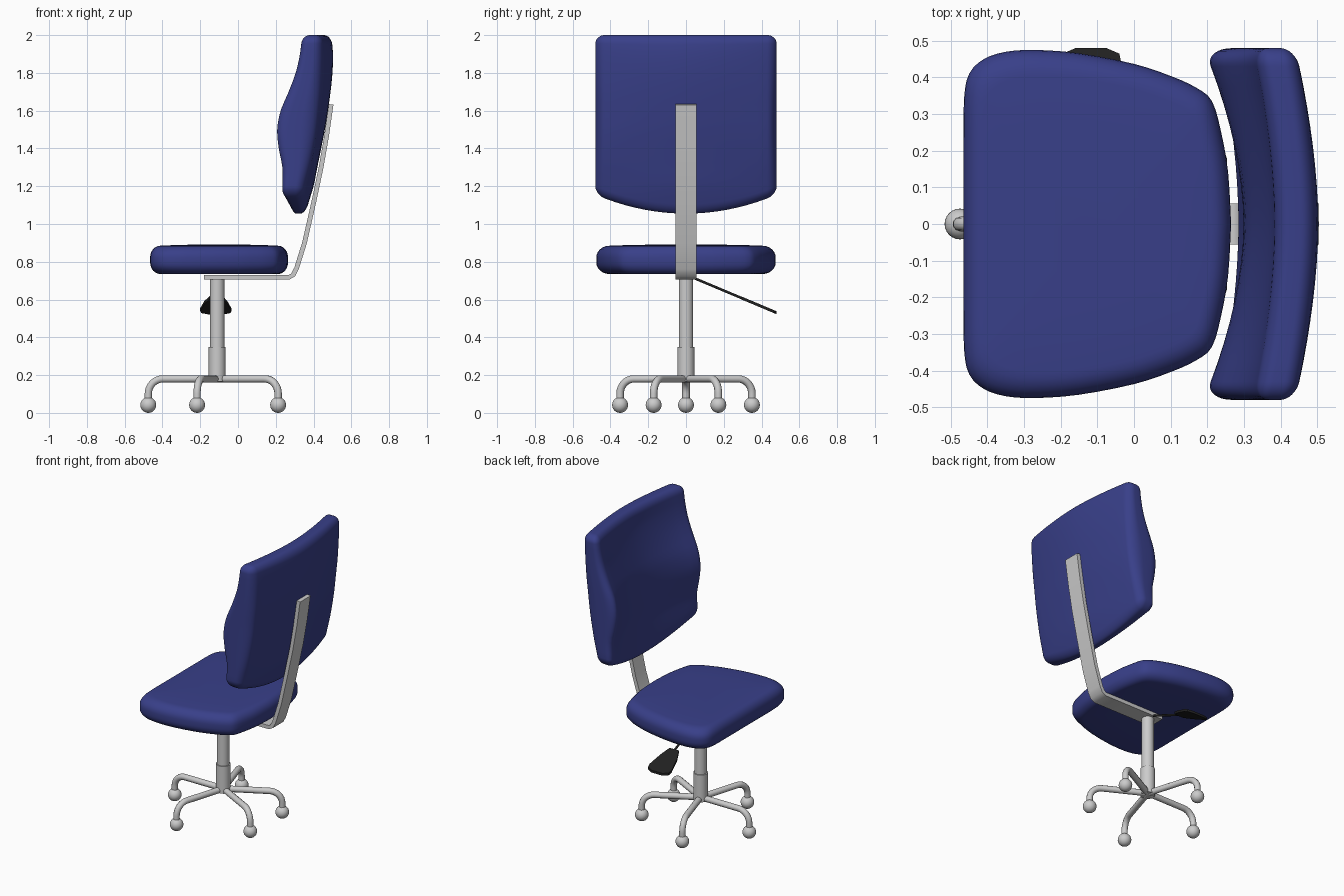
import bpy, bmesh, math
from mathutils import Vector

if "Cube" in bpy.data.objects:
    bpy.data.objects.remove(bpy.data.objects["Cube"])


def material(name, rgb):
    m = bpy.data.materials.new(name)
    m.diffuse_color = (*rgb, 1)
    m.use_nodes = True
    m.node_tree.nodes["Principled BSDF"].inputs["Base Color"].default_value = m.diffuse_color
    return m


BLUE = material("blue_fabric", (0.04, 0.05, 0.25))
BLACK = material("black_plastic", (0.015, 0.015, 0.015))
CX = -0.11  # x of the column axis


def shade(ob, mat=None, angle=40):
    if mat:
        ob.data.materials.append(mat)
    bpy.ops.object.select_all(action='DESELECT')
    ob.select_set(True)
    bpy.context.view_layer.objects.active = ob
    bpy.ops.object.shade_smooth_by_angle(angle=math.radians(angle))
    return ob


def finish(name, bm, mat=None, angle=40):
    bmesh.ops.remove_doubles(bm, verts=bm.verts, dist=1e-5)
    bmesh.ops.recalc_face_normals(bm, faces=bm.faces)
    me = bpy.data.meshes.new(name)
    bm.to_mesh(me)
    bm.free()
    ob = bpy.data.objects.new(name, me)
    bpy.context.collection.objects.link(ob)
    return shade(ob, mat, angle)


def loft(name, rings, mat=None, angle=40):
    """Skin a list of equal-length rings and cap both ends."""
    bm = bmesh.new()
    vs = [[bm.verts.new(p) for p in r] for r in rings]
    n = len(rings[0])
    for a, b in zip(vs, vs[1:]):
        for i in range(n):
            j = (i + 1) % n
            bm.faces.new((a[i], a[j], b[j], b[i]))
    bm.faces.new(vs[0])
    bm.faces.new(vs[-1])
    return finish(name, bm, mat, angle)


def tube(name, pts, radius, mat=None):
    cu = bpy.data.curves.new(name, 'CURVE')
    cu.dimensions = '3D'
    cu.bevel_depth = radius
    cu.bevel_resolution = 3
    cu.use_fill_caps = True
    sp = cu.splines.new('POLY')
    sp.points.add(len(pts) - 1)
    for p, co in zip(sp.points, pts):
        p.co = (*co, 1)
    ob = bpy.data.objects.new(name, cu)
    bpy.context.collection.objects.link(ob)
    bpy.ops.object.select_all(action='DESELECT')
    ob.select_set(True)
    bpy.context.view_layer.objects.active = ob
    bpy.ops.object.convert(target='MESH')
    return shade(bpy.context.object, mat)


def catmull(p, t):
    """Value of a smooth curve through the list p at index position t."""
    i = max(0, min(int(t), len(p) - 2))
    f = t - i
    a, b, c, d = p[max(i - 1, 0)], p[i], p[i + 1], p[min(i + 2, len(p) - 1)]
    return b + (c - a) * (f / 2) + (a * 2 - b * 5 + c * 4 - d) * (f * f / 2) \
        + (b * 3 - a - c * 3 + d) * (f ** 3 / 2)


# Seat: half outline mirrored, lofted through a rounded edge profile
half = [Vector(p) for p in [
    (-.465, 0), (-.465, .2), (-.464, .34), (-.45, .41), (-.41, .45), (-.35, .47),
    (-.27, .475), (-.15, .466), (0, .437), (.1, .404), (.17, .372), (.213, .335),
    (.238, .25), (.257, .14), (.265, 0)]]
side = [catmull(half, i / 3) for i in range((len(half) - 1) * 3 + 1)]
outline = side + [Vector((p.x, -p.y)) for p in side[-2:0:-1]]
r = .062
edge = [(.5, .734), (.25, .734)]
edge += [(r - r * math.sin(a), .735 + r - r * math.cos(a))
         for a in [i * math.pi / 12 for i in range(7)]]
edge += [(r - r * math.cos(a), .885 - r + r * math.sin(a))
         for a in [i * math.pi / 12 for i in range(7)]]
edge += [(.16, .889), (.28, .891)]
edge[0] = (.33, .735)
rings = []
for d, z in edge:
    s = 1 - d / .42
    rings.append([(-.1 + (p.x + .1) * s, p.y * s, z) for p in outline])
loft("seat", rings, BLUE)

# Backrest: rounded box warped between front and back surfaces
# x values at z = 1.0, 1.1 ... 2.0 for the side edge and the centre line
EF = [.23, .225, .223, .222, .2, .19, .21, .255, .295, .318, .33]
CF = [.28, .285, .295, .305, .30, .30, .31, .335, .36, .38, .385]
CB = [.345, .37, .40, .42, .44, .46, .476, .49, .50, .503, .495]
EB = [.31, .33, .35, .375, .395, .41, .42, .43, .436, .44, .44]
HALF = (.07, .48, .47)
R = .05


def axis_steps(h, n):
    e = [R * math.tan(i * math.pi / 16) for i in range(5)]
    inner = h - R
    return [-inner - x for x in e[::-1]] + \
        [-inner + 2 * inner * i / n for i in range(1, n)] + [inner + x for x in e]


def warp(p):
    core = Vector([max(-h + R, min(h - R, c)) for c, h in zip(p, HALF)])
    d = p - core
    q = core + d.normalized() * R if d.length > 0 else core
    y = q.y
    w = abs(y / .48) ** 1.8
    zb = 1.055 + .1 * (y / .48) ** 2
    z = zb + (2 - zb) * (q.z + .47) / .94
    t = (z - 1) * 10
    f = catmull(CF, t) * (1 - w) + catmull(EF, t) * w
    b = catmull(CB, t) * (1 - w) + catmull(EB, t) * w
    return (f + (b - f) * (q.x + .07) / .14, y, z)


bm = bmesh.new()
steps = [axis_steps(h, n) for h, n in zip(HALF, (2, 16, 20))]
for k in range(3):
    u, v = (k + 1) % 3, (k + 2) % 3
    for sign in (-1, 1):
        grid = []
        for a in steps[u]:
            row = []
            for b in steps[v]:
                p = Vector((0, 0, 0))
                p[k], p[u], p[v] = sign * HALF[k], a, b
                row.append(bm.verts.new(warp(p)))
            grid.append(row)
        for g, h in zip(grid, grid[1:]):
            for i in range(len(g) - 1):
                bm.faces.new((g[i], g[i + 1], h[i + 1], h[i]))
finish("backrest", bm, BLUE, 60)

# Support bar: flat strip bent under the seat and up behind the backrest
path = [Vector(p) for p in [(-.18, .718), (.1, .718), (.27, .718), (.292, .73), (.31, .765),
                            (.352, .90), (.402, 1.12), (.44, 1.30), (.468, 1.46), (.493, 1.633)]]
rings = []
for i, p in enumerate(path):
    t = (path[min(i + 1, len(path) - 1)] - path[max(i - 1, 0)]).normalized()
    n = Vector((-t.y, t.x)) * .0125
    rings.append([(p.x + s * n.x, y, p.y + s * n.y)
                  for s, y in ((1, .056), (1, -.056), (-1, -.056), (-1, .056))])
loft("support_bar", rings)


# Column: gas lift and its lower sleeve
def disc(rad, z):
    return [(CX + rad * math.cos(i * math.pi / 16), rad * math.sin(i * math.pi / 16), z)
            for i in range(32)]


loft("column", [disc(.038, .3), disc(.038, .712)])
loft("column_sleeve", [disc(.045, .165), disc(.045, .35)])

# Base: five bent tube legs, each ending in a ball caster
for k, deg in enumerate((180, 107, -107, 28, -28)):
    c, s = math.cos(math.radians(deg)), math.sin(math.radians(deg))
    prof = [(0, .18), (.15, .18)]
    prof += [(.287 + .078 * math.sin(a), .102 + .078 * math.cos(a))
             for a in [i * math.pi / 16 for i in range(9)]]
    prof.append((.365, .05))
    tube(f"leg_{k + 1}", [(CX + d * c, d * s, z) for d, z in prof], .02)
    bm = bmesh.new()
    bmesh.ops.create_uvsphere(bm, u_segments=24, v_segments=14, radius=.042)
    bmesh.ops.translate(bm, verts=bm.verts, vec=(CX + .365 * c, .365 * s, .042))
    finish(f"caster_{k + 1}", bm)


# Lever: thin rod and a flat flared paddle
def lever_z(y):
    return .53 + (.48 - y) * .42


tube("lever_rod", [(-.115, y, lever_z(y)) for y in (.03, .33)], .007, BLACK)
paddle = [(-.15, .29), (-.178, .35), (-.2, .44), (-.195, .465), (-.16, .48),
          (-.075, .48), (-.04, .465), (-.035, .44), (-.057, .35), (-.08, .29)]
loft("lever_paddle", [[(x, y, lever_z(y) + o) for x, y in paddle] for o in (-.008, .008)], BLACK)
